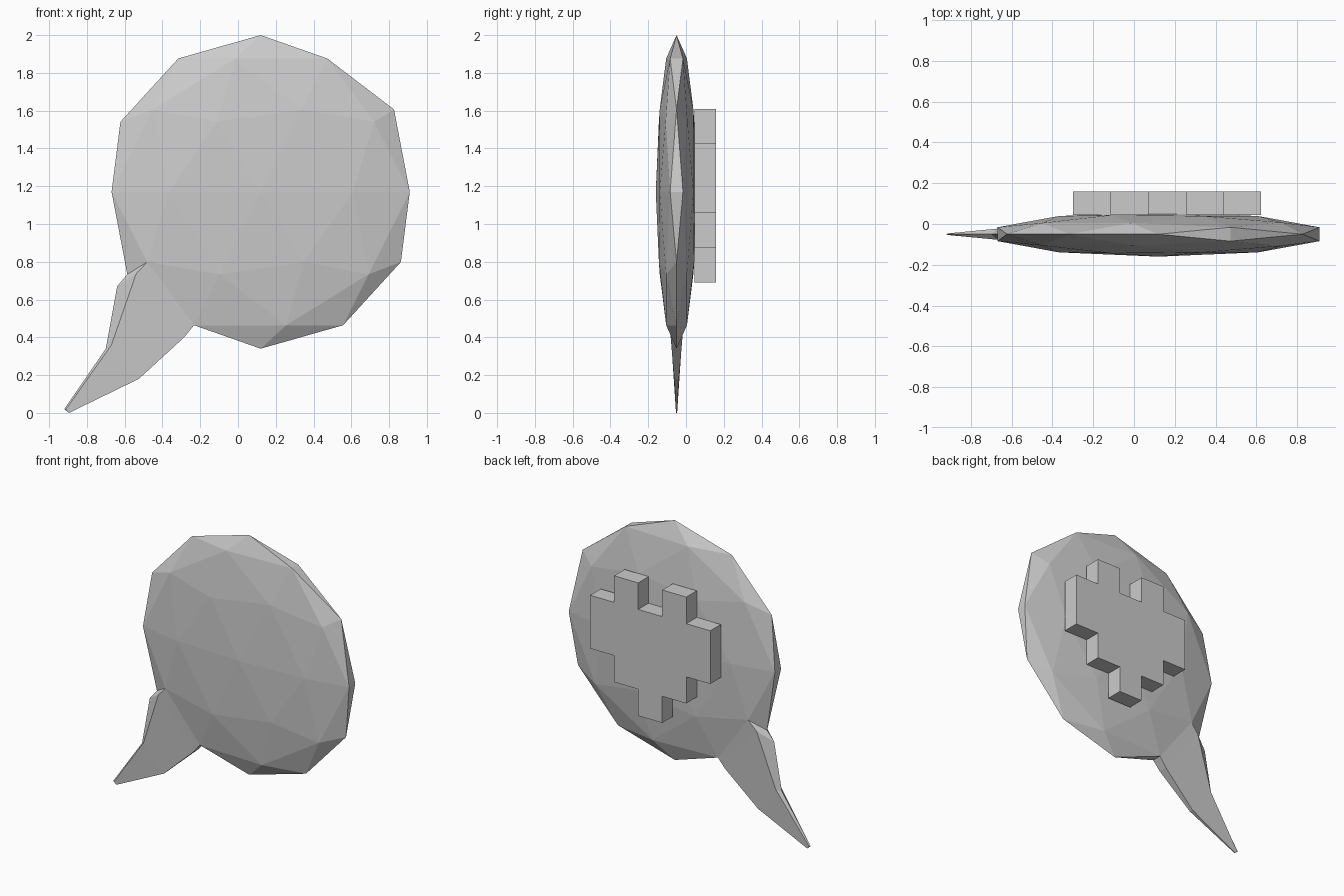
import bpy, bmesh
from math import pi
from mathutils import Matrix, Vector

if "Cube" in bpy.data.objects:
    bpy.data.objects.remove(bpy.data.objects["Cube"])


def finish(bm, name):
    bmesh.ops.recalc_face_normals(bm, faces=bm.faces[:])
    mesh = bpy.data.meshes.new(name)
    bm.to_mesh(mesh)
    bm.free()
    obj = bpy.data.objects.new(name, mesh)
    bpy.context.collection.objects.link(obj)
    return obj


# Bubble body: flattened low-poly icosphere
CY = -0.05
bm = bmesh.new()
bmesh.ops.create_icosphere(
    bm, subdivisions=2, radius=1,
    matrix=Matrix.Translation((0.12, CY, 1.17))
    @ Matrix.Diagonal((0.83, 0.11, 0.83, 1)) @ Matrix.Rotation(pi, 4, 'Z'))


def ring_points(upper, ridge, lower):
    """Five-sided section: each pair is (x, z, half thickness); ridge lies on the mid plane."""
    (ux, uz, ut), (rx, rz), (lx, lz, lt) = upper, ridge, lower
    return [Vector(p) for p in ((ux, CY - ut, uz), (rx, CY, rz), (ux, CY + ut, uz),
                                (lx, CY + lt, lz), (lx, CY - lt, lz))]


# Tail: three lower-left faces opened and drawn out through shrinking sections
root = [min(bm.verts, key=lambda v: (v.co - p).length)
        for p in ring_points((-0.48, 0.80, 0.058), (-0.586, 0.734), (-0.233, 0.464, 0.034))]
covered = [f for f in bm.faces if all(v in root for v in f.verts)]
bmesh.ops.delete(bm, geom=covered, context='FACES')
sections = [
    ((-0.54, 0.735, 0.050), (-0.64, 0.67), (-0.285, 0.40, 0.031)),
    ((-0.67, 0.36, 0.027), (-0.70, 0.34), (-0.525, 0.18, 0.013)),
    ((-0.912, 0.017, 0.004), (-0.92, 0.02), (-0.895, 0.0, 0.003)),
]
prev = root
for s in sections:
    ring = [bm.verts.new(p) for p in ring_points(*s)]
    for i in range(5):
        j = (i + 1) % 5
        bm.faces.new((prev[i], prev[j], ring[j], ring[i]))
    prev = ring
bm.faces.new(prev)
finish(bm, "speech_bubble")

# Pixel heart on the back: stepped half outline, mirrored and extruded
C, HX, HZ = 0.184, 0.162, 0.69
half = [(0.5, 0), (0.5, 1), (1.5, 1), (1.5, 2), (2.5, 2), (2.5, 4),
        (1.5, 4), (1.5, 5), (0.5, 5), (0.5, 4)]
outline = half + [(-x, z) for x, z in reversed(half)]
bm = bmesh.new()
face = bm.faces.new([bm.verts.new((HX + x * C, 0.045, HZ + z * C)) for x, z in outline])
ext = bmesh.ops.extrude_face_region(bm, geom=[face])
bmesh.ops.translate(bm, vec=(0, 0.115, 0),
                    verts=[g for g in ext["geom"] if isinstance(g, bmesh.types.BMVert)])
finish(bm, "pixel_heart")
